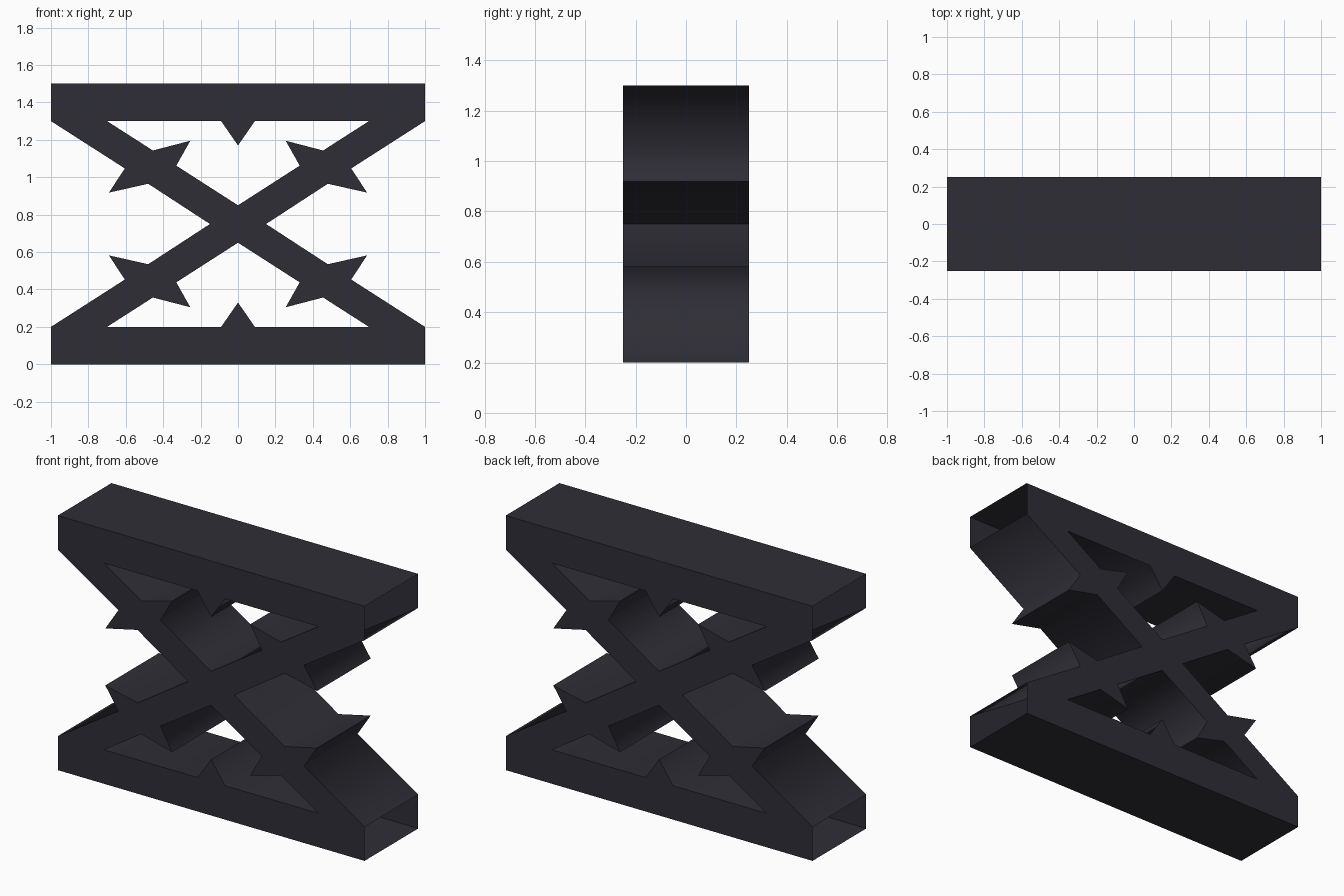
import bpy
import bmesh
from mathutils import Vector

cube = bpy.data.objects.get("Cube")
if cube:
    bpy.data.objects.remove(cube, do_unlink=True)

HALF_DEPTH = 0.25
MID = 0.75
EPS = 1e-4

dark = bpy.data.materials.new("dark_slate")
dark.use_nodes = True
colour = (0.028, 0.027, 0.037, 1)
dark.diffuse_color = colour
dark.node_tree.nodes["Principled BSDF"].inputs["Base Color"].default_value = colour

# Upper left quarter of the profile: x, and height above the middle
outline = [
    (0, 0), (0.15, 0),                           # centre of the crossing
    (0.48, 0.215), (0.69, 0.168), (0.605, 0.297),  # outer spike
    (1, 0.55), (1, 0.75), (0, 0.75),             # rail end and rail top
    (0, 0.42), (0.09, 0.55), (0.70, 0.55),       # rail tooth and underside
    (0.455, 0.393), (0.255, 0.445), (0.33, 0.312),  # inner spike
    (0, 0.10),
]


def is_open(a, b):
    """Segments on the mirror planes and on the rail ends carry no wall."""
    on_seam_x = a[0] == b[0] and a[0] in (0, 1)
    on_seam_z = a[1] == b[1] == 0
    return on_seam_x or on_seam_z


bm = bmesh.new()
front = [bm.verts.new((x, -HALF_DEPTH, z)) for x, z in outline]
back = [bm.verts.new((x, HALF_DEPTH, z)) for x, z in outline]
bm.faces.new(front)
bm.faces.new(back[::-1])
for i, point in enumerate(outline):
    j = (i + 1) % len(outline)
    if not is_open(point, outline[j]):
        bm.faces.new((front[j], front[i], back[i], back[j]))

# Mirror the quarter sideways, then top to bottom
for axis in (Vector((-1, 1, 1)), Vector((1, 1, -1))):
    copy = bmesh.ops.duplicate(bm, geom=bm.verts[:] + bm.edges[:] + bm.faces[:])["geom"]
    for v in (g for g in copy if isinstance(g, bmesh.types.BMVert)):
        v.co = v.co * axis
    bmesh.ops.reverse_faces(bm, faces=[g for g in copy if isinstance(g, bmesh.types.BMFace)])
    bmesh.ops.remove_doubles(bm, verts=bm.verts[:], dist=EPS)

# Soft valleys between walls, crisp rims and spike tips
bm.normal_update()
for f in bm.faces:
    f.smooth = True
for e in bm.edges:
    a, b = (v.co for v in e.verts)
    across = abs(a.y - b.y) > EPS
    e.smooth = across and e.is_manifold and e.calc_face_angle(0) < 1.7

mesh = bpy.data.meshes.new("crossed_frame")
bm.to_mesh(mesh)
bm.free()
mesh.materials.append(dark)
frame = bpy.data.objects.new("crossed_frame", mesh)
frame.location.z = MID
bpy.context.collection.objects.link(frame)
